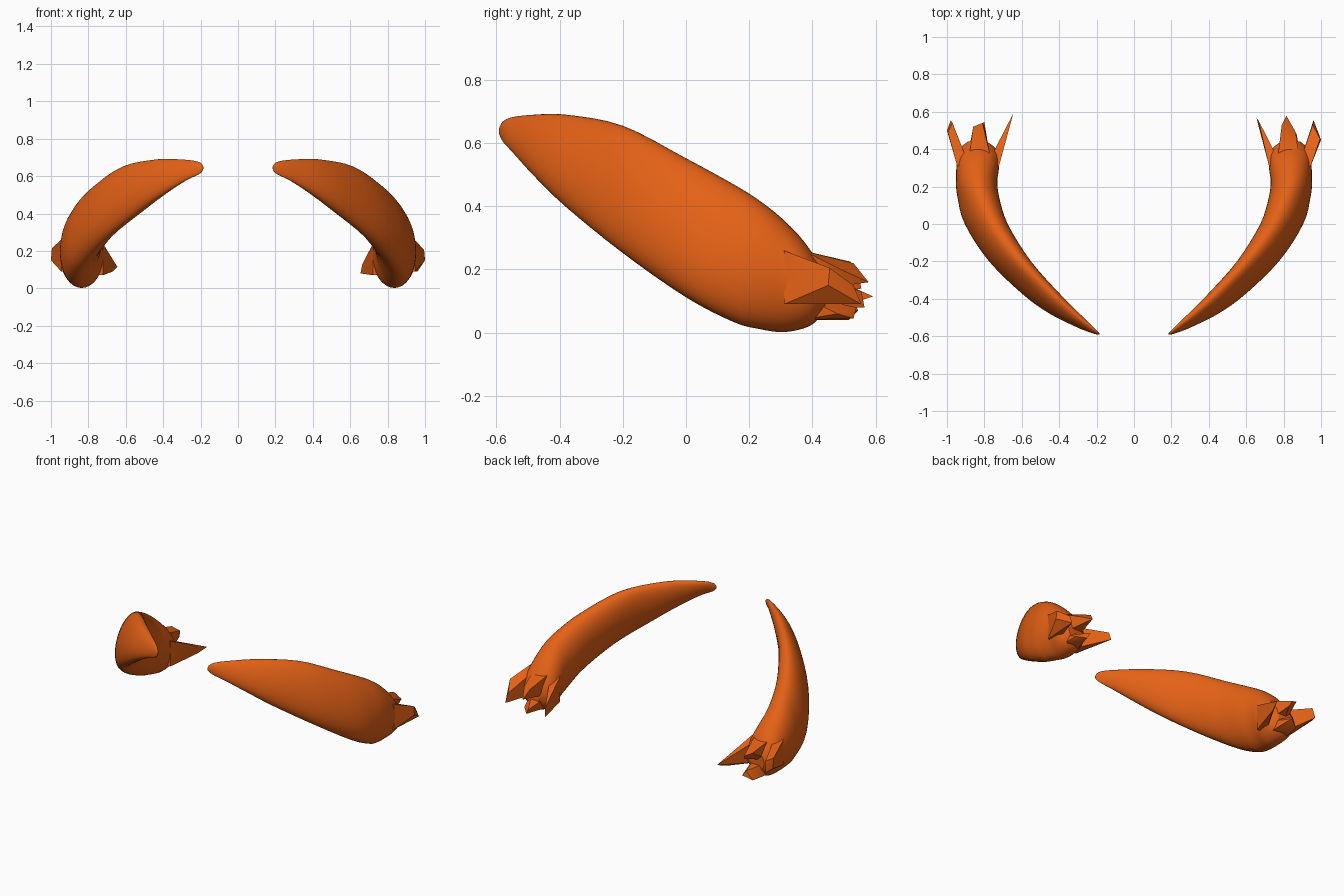
import bpy, bmesh, math

orange = bpy.data.materials.new("orange")
orange.diffuse_color = (0.78, 0.12, 0.008, 1)

# Sections from tip to root: y, inner x, outer x, low z, high z, lean of the top
SECTIONS = [
    (-0.592, 0.186, 0.194, 0.630, 0.646, 0.00),
    (-0.580, 0.188, 0.235, 0.605, 0.668, -0.01),
    (-0.550, 0.218, 0.310, 0.572, 0.682, -0.03),
    (-0.480, 0.290, 0.450, 0.495, 0.690, -0.05),
    (-0.380, 0.390, 0.590, 0.398, 0.690, -0.06),
    (-0.200, 0.550, 0.775, 0.252, 0.655, -0.065),
    (0.000, 0.675, 0.905, 0.112, 0.552, -0.05),
    (0.150, 0.722, 0.945, 0.034, 0.470, -0.025),
    (0.230, 0.730, 0.952, 0.012, 0.420, -0.01),
    (0.300, 0.722, 0.950, 0.002, 0.365, 0.00),
    (0.360, 0.722, 0.948, 0.010, 0.305, 0.00),
    (0.405, 0.740, 0.930, 0.030, 0.245, 0.00),
    (0.440, 0.785, 0.890, 0.070, 0.195, 0.00),
]
SIDES = 36


def smooth_rows(rows, steps=4):
    out = []
    for i in range(len(rows) - 1):
        quad = (rows[max(i - 1, 0)], rows[i], rows[i + 1], rows[min(i + 2, len(rows) - 1)])
        for k in range(steps):
            t = k / steps
            out.append([0.5 * (2 * b + (c - a) * t + (2 * a - 5 * b + 4 * c - d) * t * t
                               + (3 * b - a - 3 * c + d) * t ** 3) for a, b, c, d in zip(*quad)])
    return out + [list(rows[-1])]


def add_tusk_body(bm, side):
    rings = []
    for y, xi, xo, lo, hi, lean in smooth_rows(SECTIONS):
        half = (xo - xi) / 2
        width = math.sqrt(max(half * half - lean * lean, 1e-6))
        ring = []
        for k in range(SIDES):
            a = 2 * math.pi * k / SIDES
            x = (xi + xo) / 2 + width * math.cos(a) + lean * math.sin(a)
            z = (lo + hi) / 2 + (hi - lo) / 2 * math.sin(a)
            ring.append(bm.verts.new((side * x, y, z)))
        rings.append(ring)
    for r, s in zip(rings, rings[1:]):
        for k in range(SIDES):
            n = (k + 1) % SIDES
            bm.faces.new((r[k], r[n], s[n], s[k]))
    bm.faces.new(rings[0])
    bm.faces.new(rings[-1])


def add_shard(bm, side, base, tips):
    # Torn root shard: a box-shaped base buried in the body, hulled to its tip points
    x0, x1, z0, z1, y = base
    pts = [(x, y, z) for x in (x0, x1) for z in (z0, z1)] + list(tips)
    verts = [bm.verts.new((side * x, yy, z)) for x, yy, z in pts]
    bmesh.ops.convex_hull(bm, input=verts)


OUTER = (0.88, 0.945, 0.09, 0.26, 0.31)
INNER = (0.722, 0.79, 0.07, 0.24, 0.31)
UPPER = (0.77, 0.88, 0.13, 0.26, 0.37)
LOWER = (0.77, 0.89, 0.04, 0.12, 0.36)

SHARDS = {
    -1: [(OUTER, [(0.98, 0.555, 0.14), (0.97, 0.54, 0.21), (1.0, 0.50, 0.15), (0.995, 0.49, 0.215)]),
         (INNER, [(0.645, 0.592, 0.115), (0.67, 0.52, 0.09), (0.68, 0.49, 0.155)]),
         (UPPER, [(0.86, 0.52, 0.225), (0.81, 0.54, 0.20), (0.80, 0.52, 0.17)]),
         (LOWER, [(0.86, 0.515, 0.04), (0.80, 0.545, 0.07), (0.82, 0.53, 0.10)])],
    1: [(OUTER, [(0.96, 0.555, 0.09), (0.955, 0.53, 0.15), (1.0, 0.45, 0.15), (0.995, 0.455, 0.205)]),
        (INNER, [(0.655, 0.565, 0.08), (0.665, 0.555, 0.13), (0.69, 0.49, 0.15)]),
        (UPPER, [(0.815, 0.578, 0.16), (0.79, 0.53, 0.22), (0.865, 0.49, 0.20)]),
        (LOWER, [(0.82, 0.53, 0.045), (0.80, 0.54, 0.08), (0.87, 0.48, 0.06)])],
}

for side, name in ((-1, "left_tusk"), (1, "right_tusk")):
    bm = bmesh.new()
    add_tusk_body(bm, side)
    for base, tips in SHARDS[side]:
        add_shard(bm, side, base, tips)
    bmesh.ops.recalc_face_normals(bm, faces=bm.faces)
    mesh = bpy.data.meshes.new(name)
    bm.to_mesh(mesh)
    bm.free()
    mesh.materials.append(orange)
    obj = bpy.data.objects.new(name, mesh)
    bpy.context.collection.objects.link(obj)
    bpy.ops.object.select_all(action="DESELECT")
    obj.select_set(True)
    bpy.context.view_layer.objects.active = obj
    bpy.ops.object.shade_smooth_by_angle(angle=math.radians(35))
